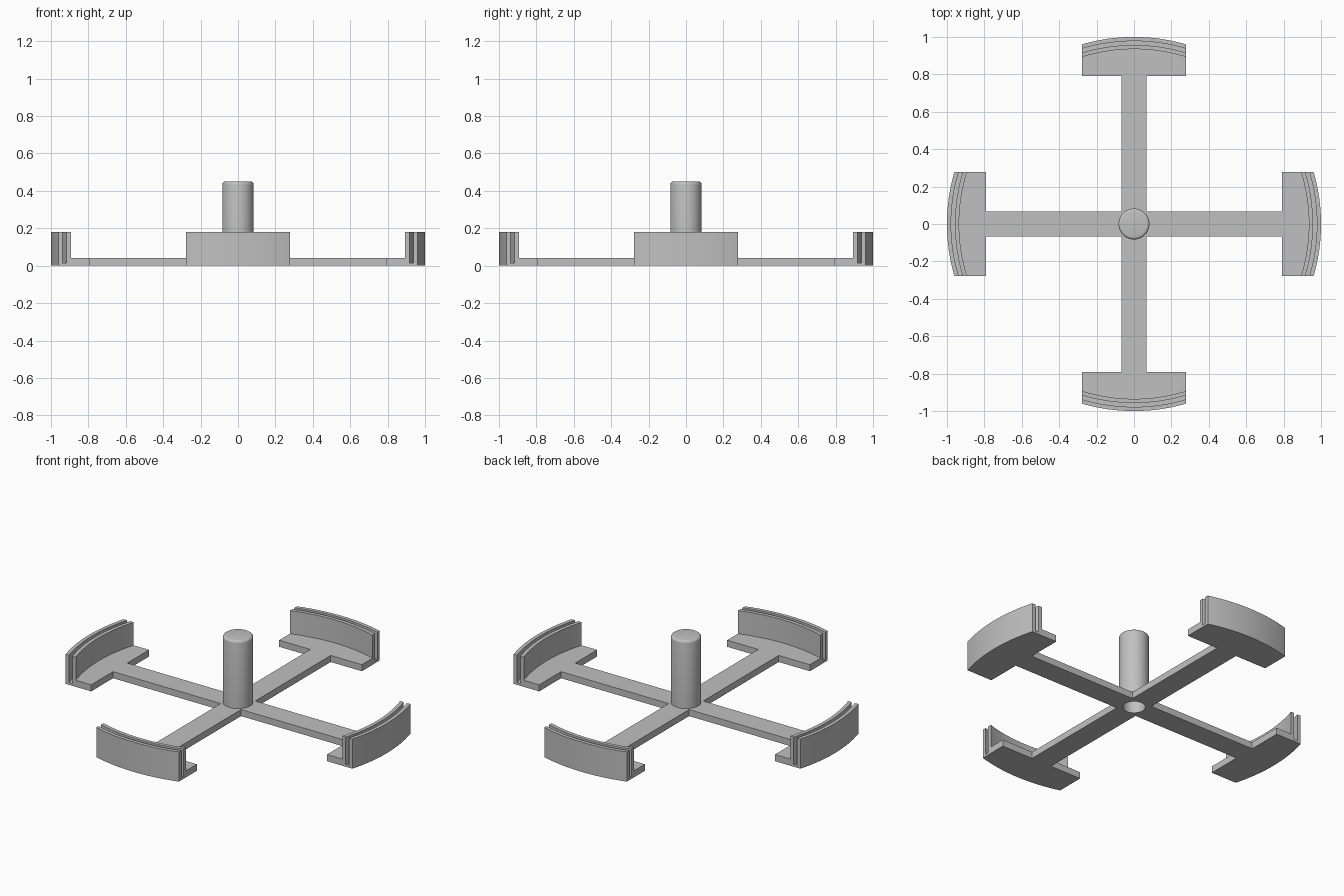
import bpy, bmesh
from math import sin, cos, pi, radians, sqrt
from mathutils import Matrix, Vector

cube = bpy.data.objects.get("Cube")
if cube:
    bpy.data.objects.remove(cube, do_unlink=True)

grey = bpy.data.materials.new("plain grey")
grey.use_nodes = True
colour = (0.53, 0.53, 0.53, 1)
grey.diffuse_color = colour
grey.node_tree.nodes["Principled BSDF"].inputs["Base Color"].default_value = colour

ARM = 0.068        # half width of an arm
PAD = 0.277        # half width of an end pad
PAD_IN = 0.79      # inner edge of an end pad
RIM_IN = 0.935     # inner radius of the rim walls
THICK = 0.04       # thickness of the flat cross
BORE = 0.062
SEGS = 48


def finish(bm, name):
    bmesh.ops.remove_doubles(bm, verts=bm.verts[:], dist=0.0001)
    bmesh.ops.recalc_face_normals(bm, faces=bm.faces[:])
    mesh = bpy.data.meshes.new(name)
    bm.to_mesh(mesh)
    bm.free()
    mesh.materials.append(grey)
    obj = bpy.data.objects.new(name, mesh)
    bpy.context.collection.objects.link(obj)
    bpy.ops.object.select_all(action='DESELECT')
    obj.select_set(True)
    bpy.context.view_layer.objects.active = obj
    bpy.ops.object.shade_smooth_by_angle(angle=radians(30))
    return obj


def add_face(bm, points, turn):
    return bm.faces.new([bm.verts.new(turn @ Vector(p)) for p in points])


columns = [PAD * (1 - i / 8) for i in range(17)]


def on_arc(x, r, z):
    return (x, sqrt(r * r - x * x), z)


def add_quarter(bm, turn):
    # Flat arm and pad, with a quarter of the central bore
    bore = [(BORE * cos(a), BORE * sin(a))
            for a in (radians(135 - 7.5 * i) for i in range(13))]
    right = [(ARM, ARM), (ARM, PAD_IN), (PAD, PAD_IN), on_arc(PAD, RIM_IN, 0)[:2]]
    left = [(-x, y) for x, y in reversed(right)]
    arc = [on_arc(x, RIM_IN, 0)[:2] for x in columns[1:-1]]
    outline = bore + right + arc + left
    for z in (0, THICK):
        add_face(bm, [(x, y, z) for x, y in outline], turn)
    for path in (bore, right, left):
        for (ax, ay), (bx, by) in zip(path, path[1:]):
            add_face(bm, [(ax, ay, 0), (bx, by, 0), (bx, by, THICK), (ax, ay, THICK)], turn)

    # Curved double rim wall with a deep groove between
    top, floor = 0.18, 0.014
    section = [(RIM_IN, THICK), (RIM_IN, top), (0.957, top), (0.957, floor),
               (0.978, floor), (0.978, top), (1, top), (1, 0), (RIM_IN, 0)]
    for xa, xb in zip(columns, columns[1:]):
        for p, q in zip(section, section[1:]):
            add_face(bm, [on_arc(xa, *p), on_arc(xb, *p), on_arc(xb, *q), on_arc(xa, *q)], turn)
    for x in (PAD, -PAD):
        add_face(bm, [on_arc(x, *p) for p in section], turn)


# Four-armed base
bm = bmesh.new()
for k in range(4):
    add_quarter(bm, Matrix.Rotation(k * pi / 2, 3, 'Z'))
finish(bm, "cross_base")

# Hollow central shaft with a rounded top edge
R, H, F = 0.083, 0.45, 0.015
fillet = [(R - F + F * cos(a), H - F + F * sin(a)) for a in (pi / 8 * i for i in range(5))]
profile = [(0, 0.4), (BORE, 0.4), (BORE, THICK), (R, THICK)] + fillet + [(0, H)]
bm = bmesh.new()
verts = [bm.verts.new((r, 0, z)) for r, z in profile]
edges = [bm.edges.new(pair) for pair in zip(verts, verts[1:])]
bmesh.ops.spin(bm, geom=verts + edges, cent=(0, 0, 0), axis=(0, 0, 1),
               angle=2 * pi, steps=SEGS, use_merge=True)
finish(bm, "central_shaft")
